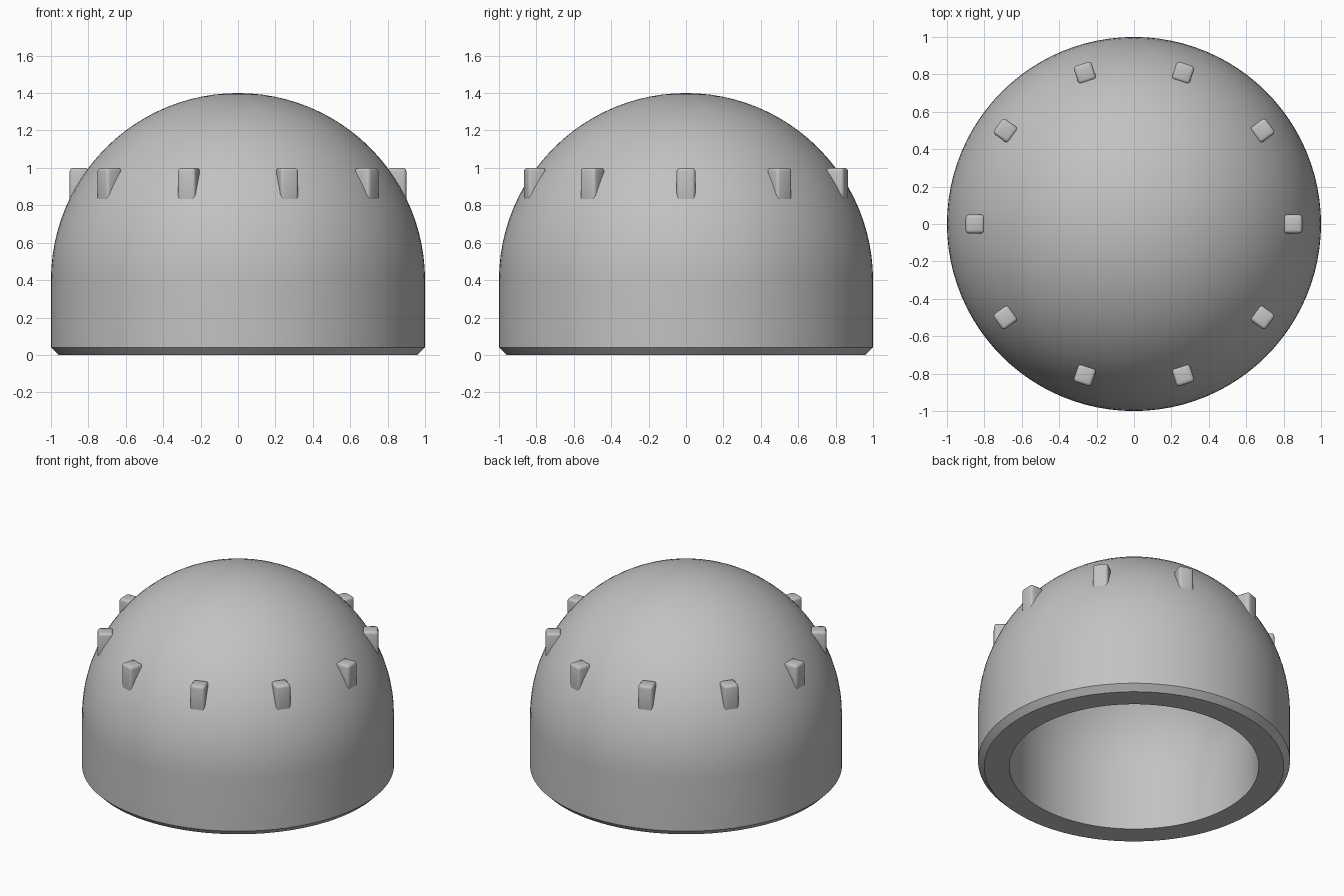
import bpy
import bmesh
from math import sin, cos, pi, radians
from mathutils import Matrix, Vector

cube = bpy.data.objects.get("Cube")
if cube:
    bpy.data.objects.remove(cube, do_unlink=True)

SEGMENTS = 96
ARC_STEPS = 24
SPRING = 0.4      # height where the wall turns into the dome
OUTER, INNER = 1.0, 0.8
CHAMFER = 0.04
KNOBS = 10

grey = bpy.data.materials.new("plain grey")
grey.use_nodes = True
colour = (0.54, 0.54, 0.54, 1)
grey.diffuse_color = colour
grey.node_tree.nodes["Principled BSDF"].inputs["Base Color"].default_value = colour


def add_object(name, bm):
    bmesh.ops.recalc_face_normals(bm, faces=bm.faces)
    mesh = bpy.data.meshes.new(name)
    bm.to_mesh(mesh)
    bm.free()
    mesh.materials.append(grey)
    obj = bpy.data.objects.new(name, mesh)
    bpy.context.collection.objects.link(obj)
    bpy.ops.object.select_all(action="DESELECT")
    obj.select_set(True)
    bpy.context.view_layer.objects.active = obj
    bpy.ops.object.shade_smooth_by_angle(angle=radians(30))
    return obj


def quarter_arc(radius):
    """Profile points from the pole down to the spring line."""
    angles = [pi / 2 * i / ARC_STEPS for i in range(ARC_STEPS + 1)]
    return [Vector((radius * sin(a), 0, SPRING + radius * cos(a))) for a in angles]


# Hollow domed shell: outer arc, wall, chamfer, flat rim, inner wall, inner arc
profile = quarter_arc(OUTER)
profile += [Vector((OUTER, 0, CHAMFER)), Vector((OUTER - CHAMFER, 0, 0)), Vector((INNER, 0, 0))]
profile += reversed(quarter_arc(INNER))
bm = bmesh.new()
verts = [bm.verts.new(p) for p in profile]
edges = [bm.edges.new(pair) for pair in zip(verts, verts[1:])]
bmesh.ops.spin(bm, geom=verts + edges, cent=(0, 0, 0), axis=(0, 0, 1),
               angle=2 * pi, steps=SEGMENTS, use_merge=True)
bmesh.ops.remove_doubles(bm, verts=bm.verts, dist=0.0001)
add_object("dome_shell", bm)

# Ring of rounded knobs set into the dome
for i in range(KNOBS):
    bm = bmesh.new()
    bmesh.ops.create_cube(bm, size=1, matrix=Matrix.Diagonal((0.1, 0.1, 0.2, 1)))
    bmesh.ops.bevel(bm, geom=bm.edges[:], offset=0.018, segments=3,
                    profile=0.5, affect="EDGES")
    place = Matrix.Rotation(2 * pi * i / KNOBS, 4, "Z") @ Matrix.Translation((0.85, 0, 0.9))
    bmesh.ops.transform(bm, matrix=place, verts=bm.verts)
    add_object(f"knob_{i + 1}", bm)
